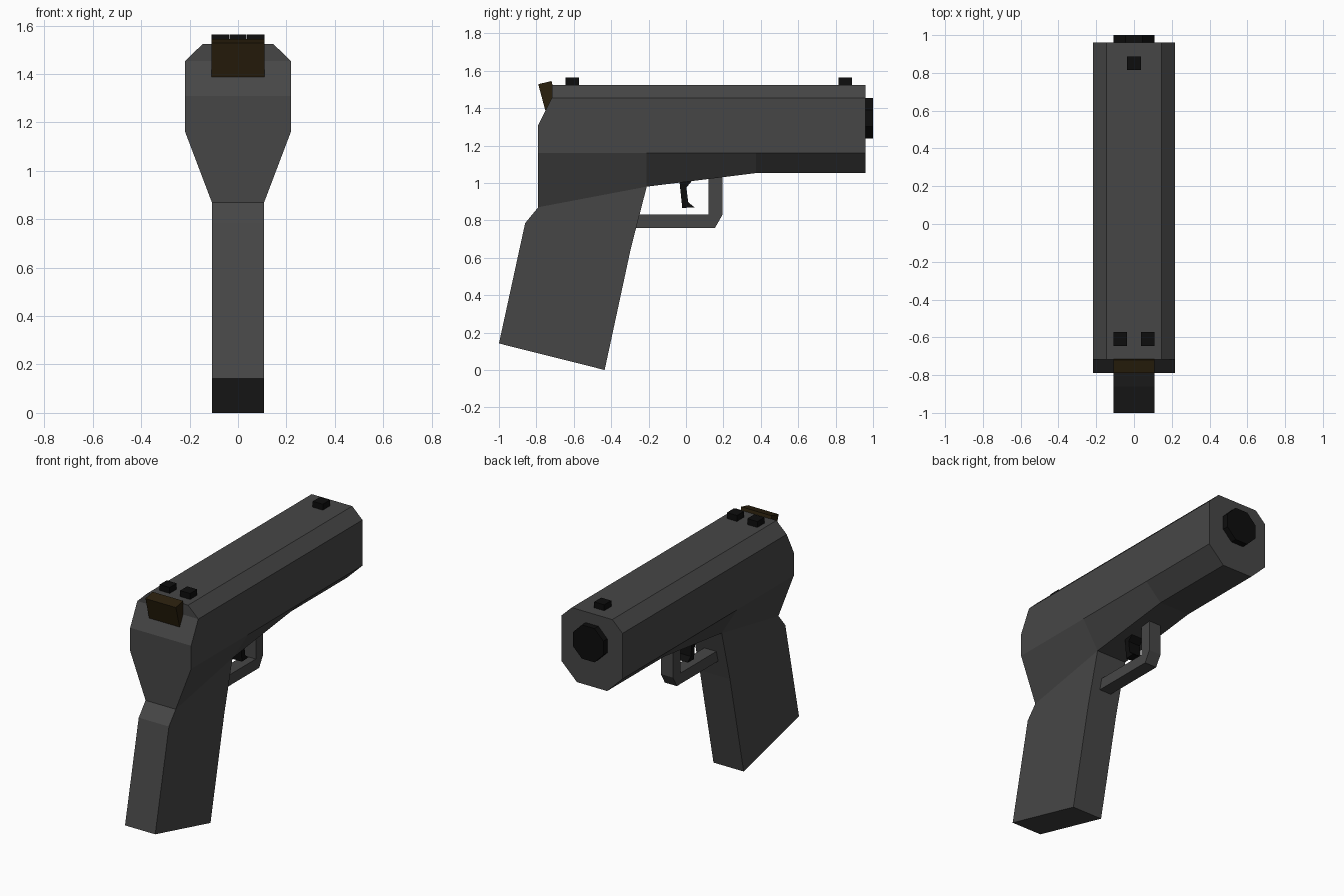
import bpy, bmesh, math

if "Cube" in bpy.data.objects:
    bpy.data.objects.remove(bpy.data.objects["Cube"])


def material(name, rgb):
    m = bpy.data.materials.new(name)
    m.diffuse_color = (*rgb, 1)
    m.use_nodes = True
    m.node_tree.nodes["Principled BSDF"].inputs["Base Color"].default_value = m.diffuse_color
    return m


GREY = material("gunmetal_grey", (0.062, 0.062, 0.062))
BLACK = material("black", (0.004, 0.004, 0.004))
BROWN = material("dark_brown", (0.023, 0.014, 0.004))


def finish(bm, name, mat):
    bmesh.ops.recalc_face_normals(bm, faces=bm.faces)
    me = bpy.data.meshes.new(name)
    bm.to_mesh(me)
    bm.free()
    me.materials.append(mat)
    ob = bpy.data.objects.new(name, me)
    bpy.context.collection.objects.link(ob)
    return ob


def loft(name, rings, mat):
    """Skin a list of equal-length closed rings and cap both ends."""
    bm = bmesh.new()
    vs = [[bm.verts.new(p) for p in r] for r in rings]
    n = len(vs[0])
    for a, b in zip(vs, vs[1:]):
        for i in range(n):
            j = (i + 1) % n
            bm.faces.new((a[i], a[j], b[j], b[i]))
    bm.faces.new(vs[0])
    bm.faces.new(vs[-1])
    return finish(bm, name, mat)


def side_profile(name, pts, half, mat, x=0):
    """Extrude a (y, z) outline across the width."""
    return loft(name, [[(x + s, y, z) for y, z in pts] for s in (-half, half)], mat)


def box(name, x, half, y0, y1, z0, z1, mat):
    return side_profile(name, [(y0, z0), (y1, z0), (y1, z1), (y0, z1)], half, mat, x)


# Slide and frame body: cross-sections along y, tapering underneath
def body_ring(y, bottom, setback=0):
    right = [(0.108, y, bottom), (0.218, y, 1.16), (0.218, y, 1.31),
             (0.218, y + setback, 1.455), (0.145, y + setback, 1.525)]
    return right + [(-px, py, pz) for px, py, pz in reversed(right)]


body = loft("slide_and_frame", [body_ring(-0.79, 0.87, 0.073), body_ring(-0.21, 0.98),
                                body_ring(0.375, 1.053), body_ring(0.96, 1.053)], GREY)
# Split the stepped rear cap into flat panels
bm = bmesh.new()
bm.from_mesh(body.data)
cap = [f for f in bm.faces if len(f.verts) == 10 and f.calc_center_median().y < 0]
bmesh.ops.delete(bm, geom=cap, context='FACES_ONLY')
rear = [v for v in bm.verts if v.co.y < -0.7]
for v in rear:
    v.co.z = round(v.co.z, 4)
levels = [sorted([v for v in rear if abs(v.co.z - z) < 0.001], key=lambda v: v.co.x)
          for z in (0.87, 1.16, 1.31, 1.455, 1.525)]
for (a, b), (c, d) in zip(levels, levels[1:]):
    bm.faces.new((a, b, d, c))
bmesh.ops.recalc_face_normals(bm, faces=bm.faces)
bm.to_mesh(body.data)
bm.free()

# Grip
side_profile("grip", [(-0.79, 0.87), (-0.86, 0.785), (-1.0, 0.142), (-0.435, 0.0),
                      (-0.295, 0.65), (-0.21, 0.98)], 0.108, GREY)

# Trigger guard
side_profile("trigger_guard", [(-0.28, 0.76), (0.155, 0.76), (0.195, 0.83), (0.195, 1.04),
                               (0.12, 1.03), (0.12, 0.83), (-0.265, 0.83)], 0.043, GREY)

# Trigger
side_profile("trigger", [(-0.035, 1.01), (-0.033, 0.99), (-0.02, 0.866), (0.045, 0.87),
                         (0.012, 0.897), (0.002, 0.975), (0.035, 1.015)], 0.043, BLACK)

# Octagonal muzzle
R = 0.109 / math.cos(math.pi / 8)
loft("muzzle", [[(R * math.cos((i + 0.5) * math.pi / 4), y,
                  1.346 + R * math.sin((i + 0.5) * math.pi / 4)) for i in range(8)]
                for y in (0.94, 1.0)], BLACK)

# Sights
box("front_sight", 0, 0.036, 0.815, 0.887, 1.52, 1.563, BLACK)
for side, s in (("left", -1), ("right", 1)):
    box("rear_sight_" + side, s * 0.073, 0.036, -0.645, -0.573, 1.52, 1.563, BLACK)

# Hammer
side_profile("hammer", [(-0.79, 1.528), (-0.719, 1.545), (-0.69, 1.42), (-0.752, 1.387)],
             0.109, BROWN)
